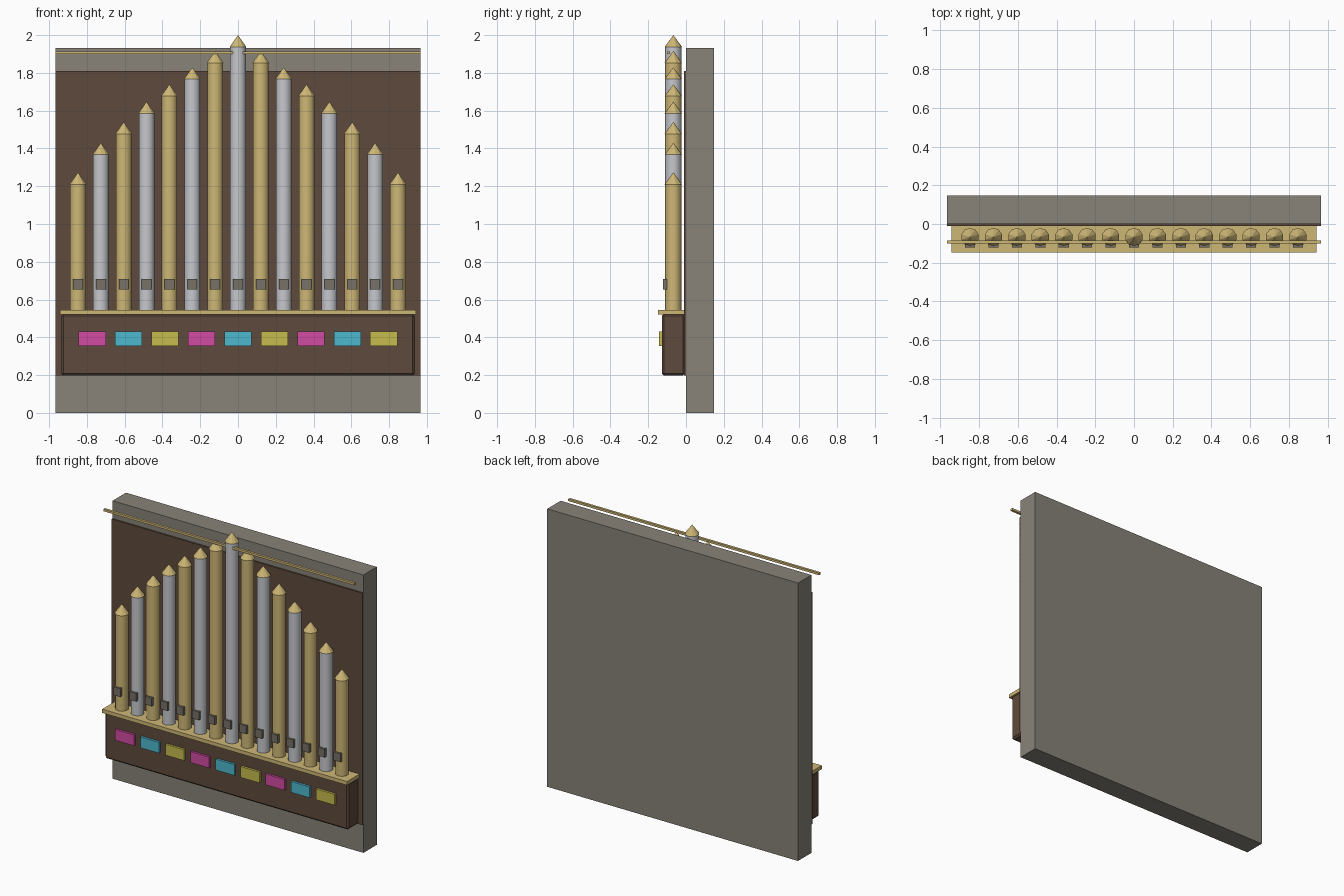
import bpy, bmesh, math
from mathutils import Matrix

if "Cube" in bpy.data.objects:
    bpy.data.objects.remove(bpy.data.objects["Cube"])


def material(name, r, g, b):
    m = bpy.data.materials.new(name)
    lin = [((c / 255 + 0.055) / 1.055) ** 2.4 for c in (r, g, b)]
    m.diffuse_color = (*lin, 1)
    m.use_nodes = True
    m.node_tree.nodes["Principled BSDF"].inputs["Base Color"].default_value = m.diffuse_color
    return m


STONE = material("grey stone", 136, 131, 120)
WOOD = material("dark wood", 95, 74, 60)
GOLD = material("pale gold", 206, 183, 118)
SILVER = material("silver", 198, 200, 204)
SLOT = material("dull bronze", 120, 114, 103)
PLATES = [material("magenta", 210, 75, 163),
          material("cyan", 76, 184, 204),
          material("yellow", 198, 187, 77)]


def finish(name, bm, mat):
    me = bpy.data.meshes.new(name)
    bm.to_mesh(me)
    bm.free()
    me.materials.append(mat)
    ob = bpy.data.objects.new(name, me)
    bpy.context.collection.objects.link(ob)
    return ob


def box(name, x, y, z, mat, bevel=0):
    """Box from (min, max) ranges on each axis."""
    bm = bmesh.new()
    bmesh.ops.create_cube(bm, size=1)
    for v in bm.verts:
        for i, (lo, hi) in enumerate((x, y, z)):
            v.co[i] = lo if v.co[i] < 0 else hi
    if bevel:
        bmesh.ops.bevel(bm, geom=bm.edges[:], offset=bevel, segments=1,
                        affect='EDGES', profile=0.5)
    return finish(name, bm, mat)


def cone(name, x, y, z0, z1, r0, r1, mat, smooth):
    bm = bmesh.new()
    bmesh.ops.create_cone(bm, cap_ends=True, segments=10, radius1=r0, radius2=r1,
                          depth=z1 - z0,
                          matrix=Matrix.Translation((x, y, (z0 + z1) / 2)))
    if smooth:
        for f in bm.faces:
            f.smooth = abs(f.normal.z) < 0.5
        for e in bm.edges:
            e.smooth = all(f.smooth for f in e.link_faces)
    return finish(name, bm, mat)


# Wall slab and wooden backing
box("wall_slab", (-0.965, 0.965), (0, 0.147), (0, 1.933), STONE)
box("back_panel", (-0.965, 0.965), (-0.01, 0.001), (0.197, 1.81), WOOD)

# Wind chest with ledge
box("wind_chest", (-0.937, 0.937), (-0.128, -0.005), (0.197, 0.525), WOOD, 0.012)
box("chest_ledge", (-0.942, 0.942), (-0.147, -0.008), (0.52, 0.546), GOLD)

# Coloured plates on the chest front
for i in range(9):
    cx = (i - 4) * 0.193
    box(f"stop_plate_{i + 1}", (cx - 0.072, cx + 0.072), (-0.144, -0.125),
        (0.354, 0.43), PLATES[i % 3])

# Pipes with pointed caps and mouths, rising towards the centre
PIPE_Y = -0.067
TOPS = [1.937, 1.853, 1.767, 1.677, 1.585, 1.477, 1.367, 1.21]
for i in range(-7, 8):
    cx, top = i * 0.121, TOPS[abs(i)]
    cone(f"pipe_{i + 8}", cx, PIPE_Y, 0.54, top, 0.0435, 0.0435,
         GOLD if i % 2 else SILVER, True)
    cone(f"pipe_cap_{i + 8}", cx, PIPE_Y, top, top + 0.063, 0.0465, 0, GOLD, False)
    box(f"pipe_mouth_{i + 8}", (cx - 0.026, cx + 0.026), (-0.121, -0.1),
        (0.652, 0.71), SLOT)

# Thin rail across the top
box("top_rail", (-0.965, 0.965), (-0.101, -0.084), (1.899, 1.914), GOLD)
